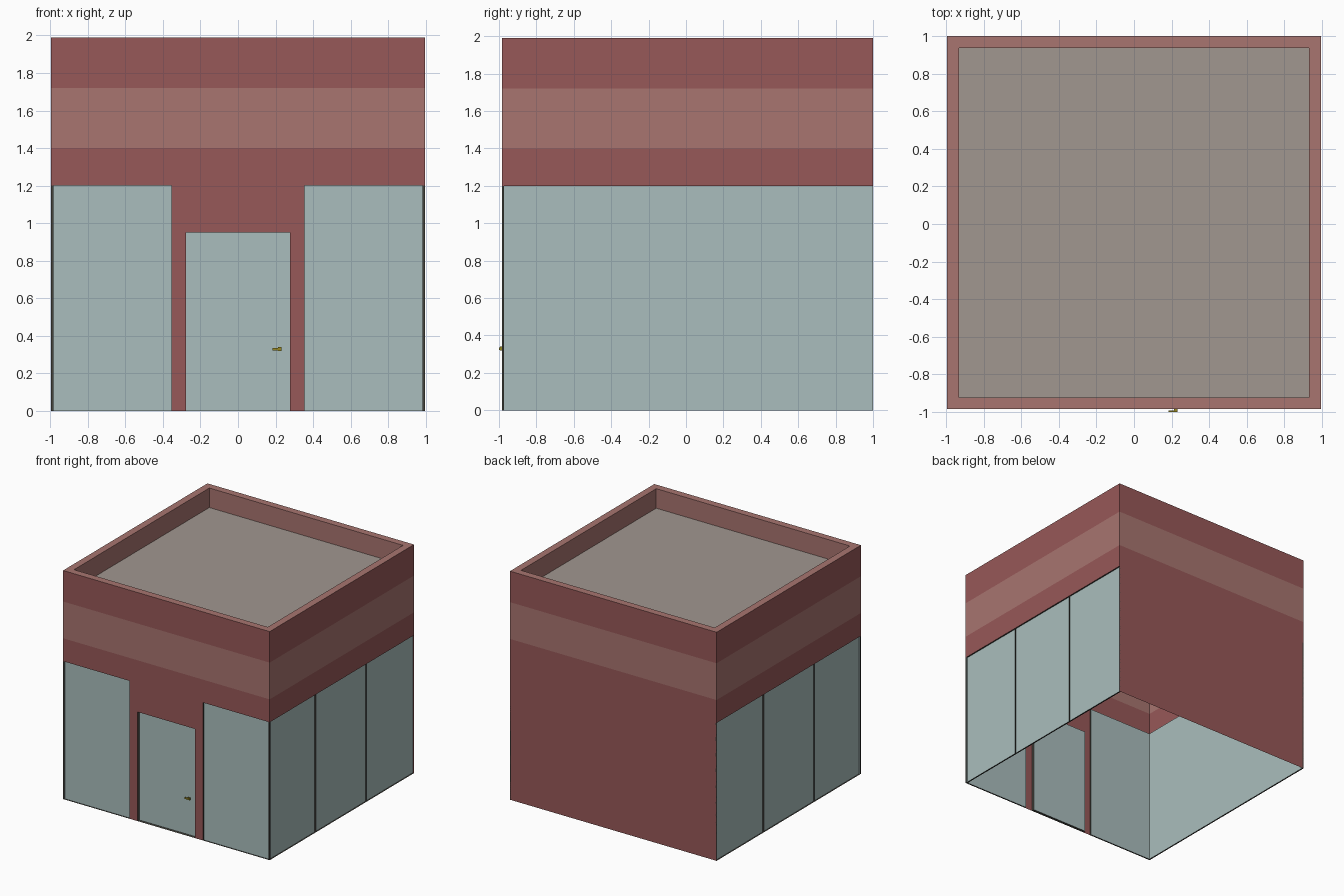
import bpy, bmesh
from mathutils import Matrix, Vector

if "Cube" in bpy.data.objects:
    bpy.data.objects.remove(bpy.data.objects["Cube"])

X, Y0, Y1, TOP = 0.995, -0.985, 1.0, 1.99   # outer half width, front, back, height
WIN_H, ROOF_Z, RIM = 1.2, 1.82, 0.062


def material(name, rgb):
    lin = [(c / 255 / 12.92 if c < 11 else ((c / 255 + 0.055) / 1.055) ** 2.4) for c in rgb]
    m = bpy.data.materials.new(name)
    m.diffuse_color = (*lin, 1)
    m.use_nodes = True
    m.node_tree.nodes["Principled BSDF"].inputs["Base Color"].default_value = m.diffuse_color
    return m


BRICK = material("dark_brick", (151, 88, 88))
BAND = material("light_brick", (168, 117, 112))
FRAME = material("frame_metal", (70, 69, 63))
GLASS = material("glass", (170, 190, 189))
ROOF = material("roof_grey", (161, 151, 144))
BRASS = material("brass", (150, 135, 35))

# Wall frames: u runs along the wall, v up, normal outward
AXES = {"front": ((1, 0, 0), (0, Y0, 0)), "right": ((0, 1, 0), (X, 0, 0)),
        "left": ((0, -1, 0), (-X, 0, 0)), "back": ((-1, 0, 0), (0, Y1, 0))}


def wall_matrix(side):
    u, origin = (Vector(a) for a in AXES[side])
    v = Vector((0, 0, 1))
    m = Matrix((u, v, u.cross(v))).transposed().to_4x4()
    m.translation = origin
    return m


def finish(name, bm, *mats):
    mesh = bpy.data.meshes.new(name)
    bm.to_mesh(mesh)
    bm.free()
    for m in mats:
        mesh.materials.append(m)
    ob = bpy.data.objects.new(name, mesh)
    bpy.context.collection.objects.link(ob)
    return ob


def rect(bm, u0, u1, v0, v1):
    return bm.faces.new([bm.verts.new((u, v, 0)) for u, v in
                         ((u0, v0), (u1, v0), (u1, v1), (u0, v1))])


def wall_panels(name, side, rects):
    bm = bmesh.new()
    for r in rects:
        rect(bm, *r)
    bm.transform(wall_matrix(side))
    finish(name, bm, BRICK)


def glazed_unit(name, side, u0, u1, v1, border, depth):
    """Flat frame with a recessed glass pane."""
    bm = bmesh.new()
    pane = rect(bm, u0, u1, 0, v1)
    bmesh.ops.inset_region(bm, faces=[pane], thickness=border)
    # second ring forms the reveal
    res = bmesh.ops.extrude_discrete_faces(bm, faces=[pane])
    pane = res["faces"][0]
    bmesh.ops.translate(bm, verts=pane.verts, vec=(0, 0, -depth))
    pane.material_index = 1
    bm.transform(wall_matrix(side))
    finish(name, bm, FRAME, GLASS)


def box(name, x0, x1, y0, y1, z0, z1, mat):
    bm = bmesh.new()
    bmesh.ops.create_cube(bm, size=1)
    bm.transform(Matrix.Translation(((x0 + x1) / 2, (y0 + y1) / 2, (z0 + z1) / 2))
                 @ Matrix.Diagonal((x1 - x0, y1 - y0, z1 - z0, 1)))
    finish(name, bm, mat)


# Upper wall bands, parapet rim, inner parapet and roof deck: (inset, z, material)
bm = bmesh.new()
profile = [(0, WIN_H, 0), (0, 1.4, 0), (0, 1.72, 1), (0, TOP, 0), (RIM, TOP, 1), (RIM, ROOF_Z, 1)]
prev = None
for inset, z, mat in profile:
    x, a, b = X - inset, Y0 + inset, Y1 - inset
    ring = [bm.verts.new(p) for p in ((-x, a, z), (x, a, z), (x, b, z), (-x, b, z))]
    if prev:
        for i in range(4):
            j = (i + 1) % 4
            bm.faces.new((prev[i], prev[j], ring[j], ring[i])).material_index = mat
    prev = ring
bm.faces.new(prev).material_index = 2
finish("upper_walls_and_roof", bm, BRICK, BAND, ROOF)

# Lower brickwork
wall_panels("back_wall", "back", [(-X, X, 0, WIN_H)])
wall_panels("door_surround", "front", [(-0.353, -0.277, 0, WIN_H), (0.277, 0.353, 0, WIN_H),
                                       (-0.277, 0.277, 0.95, WIN_H)])

# Shop windows
glazed_unit("front_window_left", "front", -X, -0.353, WIN_H, 0.016, 0.012)
glazed_unit("front_window_right", "front", 0.353, X, WIN_H, 0.016, 0.012)
for side, s in (("right", 1), ("left", -1)):
    edges = sorted(s * y for y in (Y0, -0.349, 0.349, Y1))
    for i in range(3):
        glazed_unit(f"{side}_window_{i + 1}", side, edges[i], edges[i + 1], WIN_H, 0.016, 0.012)

# Door and its handle
glazed_unit("door", "front", -0.277, 0.277, 0.95, 0.069, 0.025)
box("handle_stem", 0.212, 0.232, -0.995, Y0, 0.32, 0.34, BRASS)
box("handle_lever", 0.183, 0.232, -1.0, -0.993, 0.323, 0.337, BRASS)
